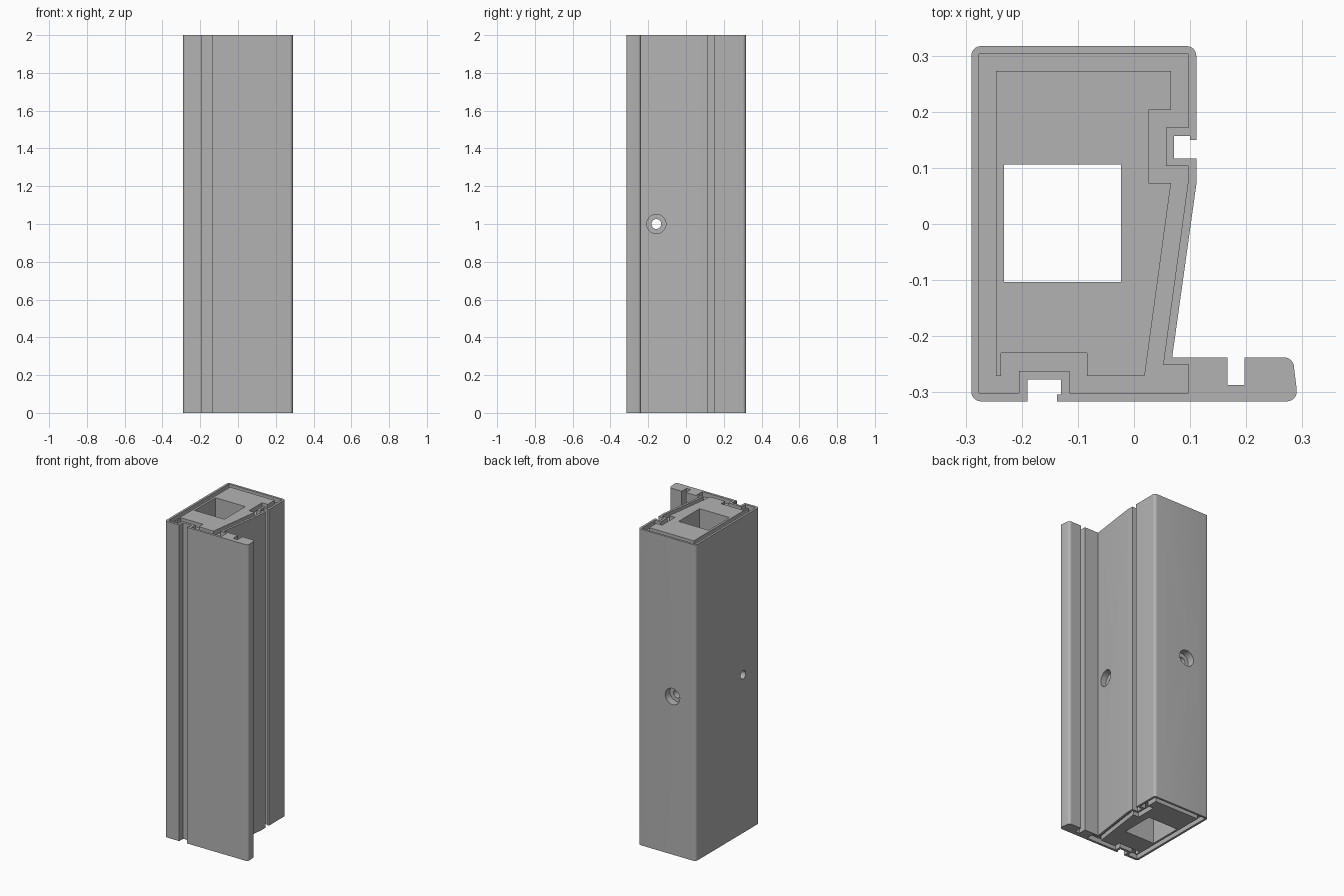
import bpy
import bmesh
from math import radians
from mathutils import Matrix, Vector

HEIGHT = 2.0
GROOVE_DEPTH = 0.03
MID = HEIGHT / 2

default_cube = bpy.data.objects.get("Cube")
if default_cube:
    bpy.data.objects.remove(default_cube, do_unlink=True)

grey = bpy.data.materials.new("plain grey")
grey.use_nodes = True
grey.diffuse_color = (0.45, 0.45, 0.45, 1)
grey.node_tree.nodes["Principled BSDF"].inputs["Base Color"].default_value = grey.diffuse_color


def make_object(name, bm):
    bmesh.ops.recalc_face_normals(bm, faces=bm.faces)
    mesh = bpy.data.meshes.new(name)
    bm.to_mesh(mesh)
    bm.free()
    mesh.materials.append(grey)
    obj = bpy.data.objects.new(name, mesh)
    bpy.context.collection.objects.link(obj)
    return obj


def rounded(points, radius, steps=6):
    """Replace a corner marked with a trailing 'r' by a smooth curve."""
    result = []
    for i, point in enumerate(points):
        corner = Vector(point[:2])
        if len(point) == 2:
            result.append(corner)
            continue
        before = Vector(points[i - 1][:2])
        after = Vector(points[(i + 1) % len(points)][:2])
        start = corner + (before - corner).normalized() * radius
        end = corner + (after - corner).normalized() * radius
        centre = start + end - corner
        reach = (start - centre).length
        for k in range(steps + 1):
            spoke = start.lerp(end, k / steps) - centre
            result.append(centre + spoke.normalized() * reach)
    return result


def prism(name, points, bottom, top):
    bm = bmesh.new()
    verts = [bm.verts.new((p[0], p[1], bottom)) for p in points]
    face = bm.faces.new(verts)
    extruded = bmesh.ops.extrude_face_region(bm, geom=[face])["geom"]
    moved = [v for v in extruded if isinstance(v, bmesh.types.BMVert)]
    bmesh.ops.translate(bm, verts=moved, vec=(0, 0, top - bottom))
    return make_object(name, bm)


def rod(name, start, end, radius):
    start, end = Vector(start), Vector(end)
    axis = end - start
    turn = axis.to_track_quat("Z", "Y").to_matrix().to_4x4()
    bm = bmesh.ops and bmesh.new()
    bmesh.ops.create_cone(bm, cap_ends=True, segments=32, radius1=radius, radius2=radius,
                          depth=axis.length, matrix=Matrix.Translation((start + end) / 2) @ turn)
    return make_object(name, bm)


def cut(target, cutter):
    """Subtract the cutter from the target, then discard it."""
    cutter.hide_render = True
    modifier = target.modifiers.new("cut", "BOOLEAN")
    modifier.operation = "DIFFERENCE"
    modifier.solver = "EXACT"
    modifier.object = cutter
    bpy.ops.object.select_all(action="DESELECT")
    bpy.context.view_layer.objects.active = target
    target.select_set(True)
    bpy.ops.object.modifier_apply(modifier=modifier.name)
    bpy.data.objects.remove(cutter, do_unlink=True)


# Outer section: box, lipped seal slots, front flange and slanted side
outline = [
    (-0.29, -0.316, "r"), (-0.19, -0.316), (-0.19, -0.277), (-0.13, -0.277),
    (-0.13, -0.304), (-0.137, -0.304), (-0.137, -0.316), (0.29, -0.316, "r"),
    (0.29, -0.295), (0.283, -0.238, "r"), (0.197, -0.238), (0.197, -0.287),
    (0.167, -0.287), (0.167, -0.238), (0.068, -0.238), (0.111, 0.07),
    (0.111, 0.117), (0.071, 0.117), (0.071, 0.157), (0.1, 0.157),
    (0.1, 0.15), (0.111, 0.15), (0.111, 0.317, "r"), (-0.29, 0.317, "r"),
]
# Outer and inner walls of the groove in both end faces
groove_outer = [
    (-0.276, -0.301), (-0.205, -0.301), (-0.205, -0.262), (-0.115, -0.262),
    (-0.115, -0.301), (0.097, -0.301), (0.097, -0.25), (0.052, -0.25),
    (0.097, 0.08), (0.097, 0.103), (0.057, 0.103), (0.057, 0.172),
    (0.097, 0.172), (0.097, 0.303), (-0.276, 0.303),
]
groove_inner = [
    (-0.246, -0.271), (-0.237, -0.271), (-0.237, -0.23), (-0.084, -0.23),
    (-0.084, -0.271), (0.019, -0.271), (0.066, 0.073), (0.026, 0.073),
    (0.026, 0.203), (0.066, 0.203), (0.066, 0.273), (-0.246, 0.273),
]

post = prism("post", rounded(outline, 0.017), 0, HEIGHT)

# Square channel through the full height
left, right, front, back = -0.232, -0.023, -0.103, 0.106
channel = [(left, front), (right, front), (right, back), (left, back)]
cut(post, prism("channel_cutter", channel, -0.1, HEIGHT + 0.1))

# Groove in each end
for end in (0, HEIGHT):
    low, high = end - GROOVE_DEPTH, end + GROOVE_DEPTH
    ring = prism("groove_cutter", groove_outer, low, high)
    cut(ring, prism("core_cutter", groove_inner, low - 0.1, high + 0.1))
    cut(post, ring)

# Counterbored screw holes: side to side, and back into the channel
side = -0.157
cut(post, rod("side_hole_cutter", (-0.4, side, MID), (0.4, side, MID), 0.026))
cut(post, rod("side_counterbore_cutter", (0.035, side, MID), (0.16, side, MID), 0.051))
across = (left + right) / 2
cut(post, rod("back_hole_cutter", (across, 0, MID), (across, 0.4, MID), 0.026))
cut(post, rod("back_counterbore_cutter", (across, 0.27, MID), (across, 0.4, MID), 0.051))

# Smooth the rounded corners and bores, keep the other edges crisp
bpy.ops.object.select_all(action="DESELECT")
bpy.context.view_layer.objects.active = post
post.select_set(True)
bpy.ops.object.shade_smooth_by_angle(angle=radians(30))
